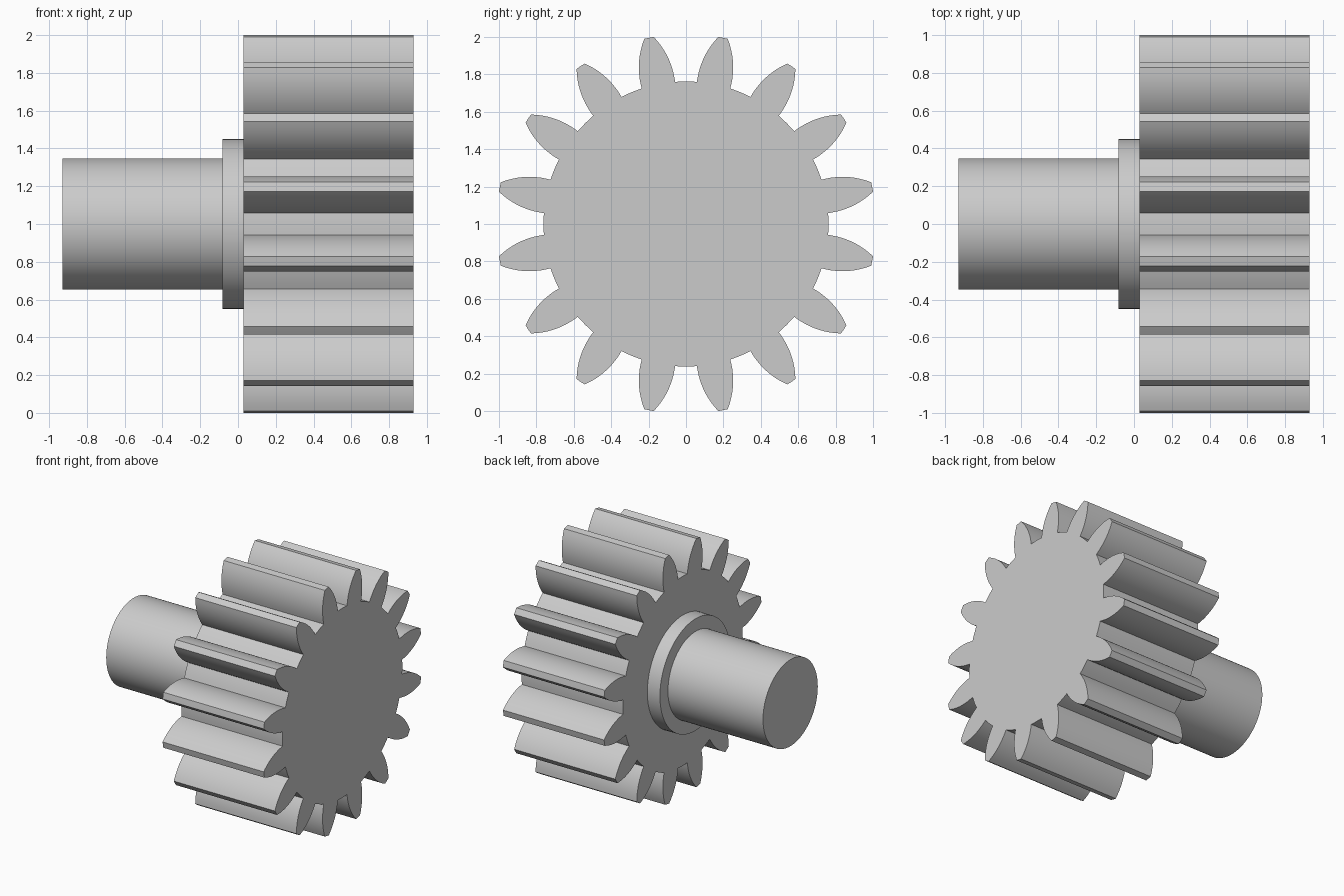
import bpy, bmesh
from math import cos, sin, pi, radians

cube = bpy.data.objects.get("Cube")
if cube:
    bpy.data.objects.remove(cube, do_unlink=True)

TEETH = 16
ROOT_R, TIP_R = 0.762, 1.0148
ROOT_HALF = 6.87      # half tooth angle at the root, degrees
FLANK_STEPS = 10
AXIS_Z = 1.0

steel = bpy.data.materials.new("grey_steel")
steel.use_nodes = True
grey = (0.6, 0.6, 0.6, 1.0)
steel.diffuse_color = grey
steel.node_tree.nodes["Principled BSDF"].inputs["Base Color"].default_value = grey


def circle(radius, count):
    return [(radius, 2 * pi * i / count) for i in range(count)]


def gear_outline():
    """Polar outline: curved flanks, rounded tips and root arcs."""
    flank = []
    for i in range(FLANK_STEPS + 1):
        t = i / FLANK_STEPS
        half = ROOT_HALF - 1.15 * t - 4.27 * t * t
        flank.append((ROOT_R + (TIP_R - ROOT_R) * t, radians(half)))
    pitch = 2 * pi / TEETH
    outline = []
    for k in range(TEETH):
        centre = (k + 0.5) * pitch
        outline += [(r, centre - h) for r, h in flank]
        outline.append((TIP_R, centre))
        outline += [(r, centre + h) for r, h in reversed(flank)]
        # root arc up to the next tooth
        gap = pitch - 2 * radians(ROOT_HALF)
        outline += [(ROOT_R, centre + radians(ROOT_HALF) + gap * s / 4)
                    for s in (1, 2, 3)]
    return outline


def extrude_along_x(name, outline, x0, x1):
    bm = bmesh.new()
    verts = [bm.verts.new((x0, r * cos(a), AXIS_Z + r * sin(a)))
             for r, a in outline]
    face = bm.faces.new(verts)
    grown = bmesh.ops.extrude_face_region(bm, geom=[face], use_keep_orig=True)
    moved = [g for g in grown["geom"] if isinstance(g, bmesh.types.BMVert)]
    bmesh.ops.translate(bm, verts=moved, vec=(x1 - x0, 0, 0))
    bmesh.ops.recalc_face_normals(bm, faces=bm.faces)
    mesh = bpy.data.meshes.new(name)
    bm.to_mesh(mesh)
    bm.free()
    mesh.materials.append(steel)
    obj = bpy.data.objects.new(name, mesh)
    bpy.context.collection.objects.link(obj)
    bpy.ops.object.select_all(action="DESELECT")
    obj.select_set(True)
    bpy.context.view_layer.objects.active = obj
    bpy.ops.object.shade_smooth_by_angle(angle=radians(25))
    return obj


# Shaft, shoulder collar and toothed wheel share one axis along x
extrude_along_x("shaft", circle(0.348, 96), -0.929, -0.083)
extrude_along_x("collar", circle(0.45, 96), -0.083, 0.029)
extrude_along_x("gear_wheel", gear_outline(), 0.029, 0.929)
